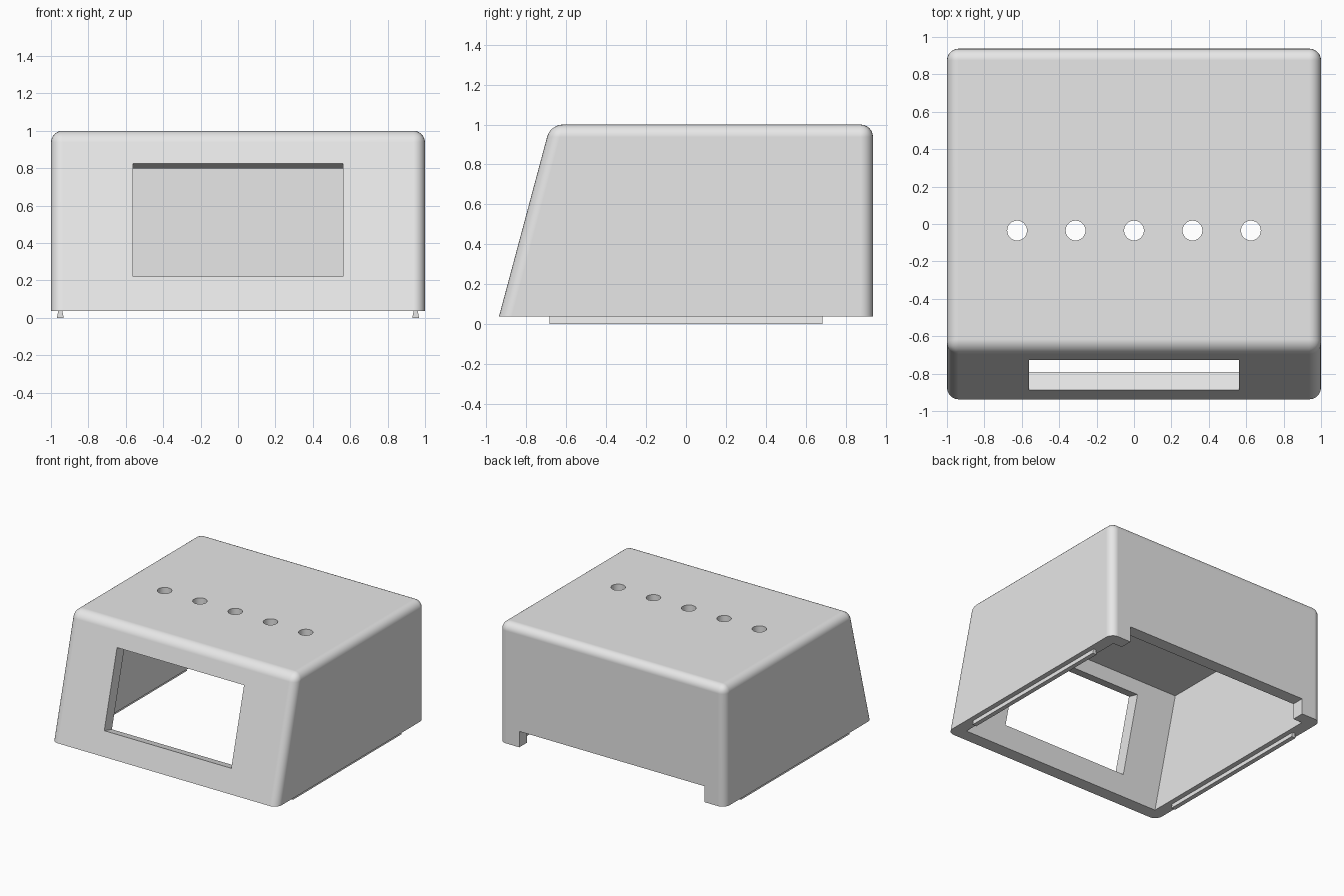
import bpy, bmesh, math
from mathutils import Matrix

cube = bpy.data.objects.get("Cube")
if cube:
    bpy.data.objects.remove(cube, do_unlink=True)

BASE, TOP, DEPTH, WALL, ROUND = 0.0375, 1.0, 0.9375, 0.1, 0.0625
TILT = math.radians(15)

grey = bpy.data.materials.new("light grey plastic")
grey.use_nodes = True
grey.diffuse_color = (0.8, 0.8, 0.8, 1)
grey.node_tree.nodes["Principled BSDF"].inputs["Base Color"].default_value = (0.8, 0.8, 0.8, 1)


def make_object(name, bm):
    bmesh.ops.recalc_face_normals(bm, faces=bm.faces)
    mesh = bpy.data.meshes.new(name)
    bm.to_mesh(mesh)
    bm.free()
    mesh.materials.append(grey)
    obj = bpy.data.objects.new(name, mesh)
    bpy.context.collection.objects.link(obj)
    return obj


def front_y(z):
    return -DEPTH + (z - BASE) * math.tan(TILT)


def wedge(inset, low, high):
    """Box with a leaning front, moved inwards by the inset."""
    front = inset / math.cos(TILT)
    back = DEPTH - inset
    half = 1 - inset
    profile = [(front_y(low) + front, low), (back, low), (back, high), (front_y(high) + front, high)]
    bm = bmesh.new()
    face = bm.faces.new([bm.verts.new((-half, y, z)) for y, z in profile])
    ext = bmesh.ops.extrude_face_region(bm, geom=[face])
    bmesh.ops.translate(bm, vec=(2 * half, 0, 0),
                        verts=[v for v in ext["geom"] if isinstance(v, bmesh.types.BMVert)])
    return bm


def box(size, matrix):
    bm = bmesh.new()
    bmesh.ops.create_cube(bm, size=1, matrix=matrix @ Matrix.Diagonal((*size, 1)))
    return bm


def activate(obj):
    bpy.ops.object.select_all(action='DESELECT')
    obj.select_set(True)
    bpy.context.view_layer.objects.active = obj


def cut(target, bm):
    cutter = make_object("cutter", bm)
    cutter.hide_render = True
    mod = target.modifiers.new("cut", 'BOOLEAN')
    mod.operation, mod.solver, mod.object = 'DIFFERENCE', 'EXACT', cutter
    activate(target)
    bpy.ops.object.modifier_apply(modifier=mod.name)
    bpy.data.objects.remove(cutter, do_unlink=True)


# Outer body, rounded everywhere but around the open base
bm = wedge(0, BASE, TOP)
edges = [e for e in bm.edges if max(v.co.z for v in e.verts) > BASE + 0.1]
bmesh.ops.bevel(bm, geom=edges, offset=ROUND, segments=6, profile=0.5, affect='EDGES')
shell = make_object("enclosure_shell", bm)

# Hollow interior
cut(shell, wedge(WALL, -0.2, TOP - WALL))

# Display window, square to the leaning front
mid = 0.5225
cut(shell, box((1.125, 0.4, 0.625),
               Matrix.Translation((0, front_y(mid), mid)) @ Matrix.Rotation(-TILT, 4, 'X')))

# Cable notch at the bottom of the back wall
cut(shell, box((1.64, 0.4, 0.25), Matrix.Translation((0, DEPTH, 0.04))))

# Row of holes in the top
for i in range(-2, 3):
    bm = bmesh.new()
    bmesh.ops.create_cone(bm, cap_ends=True, segments=32, radius1=0.053, radius2=0.053, depth=0.4,
                          matrix=Matrix.Translation((i * 0.3125, -0.035, TOP)))
    cut(shell, bm)

activate(shell)
bpy.ops.object.shade_smooth_by_angle(angle=math.radians(25))
normals = shell.modifiers.new("flat panels", 'WEIGHTED_NORMAL')
normals.keep_sharp = True

# Dovetail rails under the side walls
for side, name in ((1, "left_rail"), (-1, "right_rail")):
    bm = box((0.036, 1.37, BASE), Matrix.Translation((side * 0.95, 0, BASE / 2)))
    for v in bm.verts:
        if v.co.z > BASE / 2:
            v.co.x = side * 0.95 + (v.co.x - side * 0.95) * 0.6
    make_object(name, bm)
